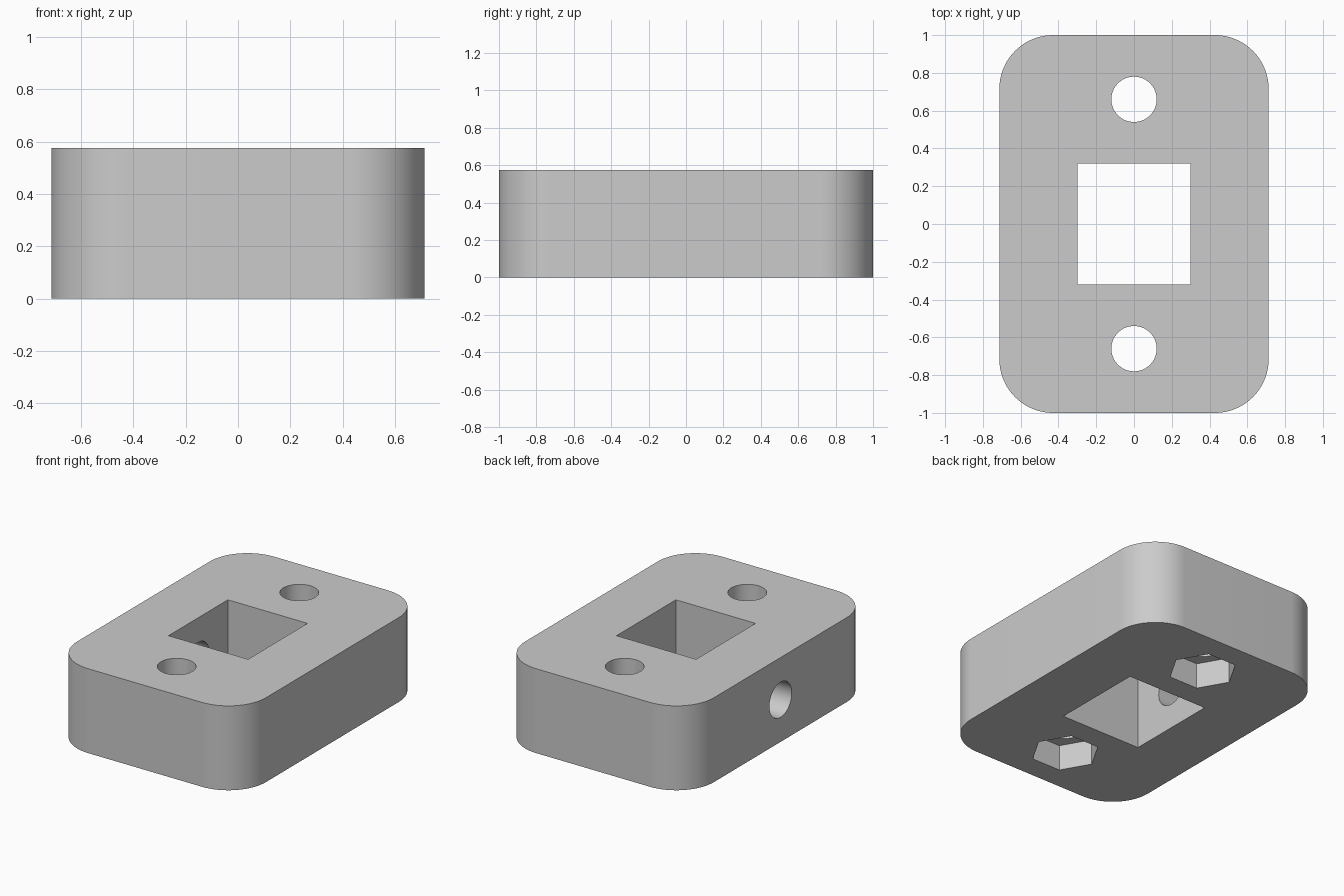
import bpy, bmesh, math
from mathutils import Matrix

cube = bpy.data.objects.get("Cube")
if cube:
    bpy.data.objects.remove(cube, do_unlink=True)

HALF_X, HALF_Y, HEIGHT, CORNER = 0.713, 1.0, 0.575, 0.285
BOLT_Y, HOLE_R = 0.66, 0.12

grey = bpy.data.materials.new("plain grey")
grey.use_nodes = True
colour = (0.6, 0.6, 0.6, 1)
grey.diffuse_color = colour
grey.node_tree.nodes["Principled BSDF"].inputs["Base Color"].default_value = colour


def prism(name, points, z0, z1, matrix=Matrix()):
    """Extrude a closed outline from z0 to z1, then place it."""
    bm = bmesh.new()
    face = bm.faces.new([bm.verts.new((x, y, z0)) for x, y in points])
    top = bmesh.ops.extrude_face_region(bm, geom=[face])["geom"]
    bmesh.ops.translate(bm, vec=(0, 0, z1 - z0),
                        verts=[v for v in top if isinstance(v, bmesh.types.BMVert)])
    bmesh.ops.recalc_face_normals(bm, faces=bm.faces)
    bm.transform(matrix)
    mesh = bpy.data.meshes.new(name)
    bm.to_mesh(mesh)
    bm.free()
    mesh.materials.append(grey)
    obj = bpy.data.objects.new(name, mesh)
    bpy.context.collection.objects.link(obj)
    return obj


def ring(radius, sides, cx=0, cy=0):
    return [(cx + radius * math.cos(math.tau * i / sides),
             cy + radius * math.sin(math.tau * i / sides)) for i in range(sides)]


def rounded_rectangle(hx, hy, r, steps=24):
    points = []
    for quarter, (sx, sy) in enumerate([(1, 1), (-1, 1), (-1, -1), (1, -1)]):
        for i in range(steps + 1):
            a = math.pi / 2 * (quarter + i / steps)
            points.append((sx * (hx - r) + r * math.cos(a), sy * (hy - r) + r * math.sin(a)))
    return points


# Main body
body = prism("mounting_block", rounded_rectangle(HALF_X, HALF_Y, CORNER), 0, HEIGHT)

# Square opening through the middle
window = [(-0.3, -0.32), (0.3, -0.32), (0.3, 0.32), (-0.3, 0.32)]
cutters = [prism("window_cutter", window, -0.1, HEIGHT + 0.1)]

# Bolt holes with hexagonal nut pockets underneath
for y in (-BOLT_Y, BOLT_Y):
    cutters.append(prism("bolt_cutter", ring(HOLE_R, 64, 0, y), -0.2, HEIGHT + 0.1))
    cutters.append(prism("nut_cutter", ring(0.213, 6, 0, y), -0.1, 0.173))

# Cross hole from one side into the opening
sideways = Matrix.Translation((0, 0, HEIGHT / 2)) @ Matrix.Rotation(math.pi / 2, 4, 'Y')
cutters.append(prism("side_cutter", ring(HOLE_R, 64), -0.9, -0.1, sideways))

bpy.ops.object.select_all(action='DESELECT')
body.select_set(True)
bpy.context.view_layer.objects.active = body
for cutter in cutters:
    cutter.hide_render = True
    mod = body.modifiers.new("cut", 'BOOLEAN')
    mod.operation, mod.solver, mod.object = 'DIFFERENCE', 'EXACT', cutter
    bpy.ops.object.modifier_apply(modifier=mod.name)
    bpy.data.objects.remove(cutter, do_unlink=True)

bpy.ops.object.shade_smooth_by_angle(angle=math.radians(30))
